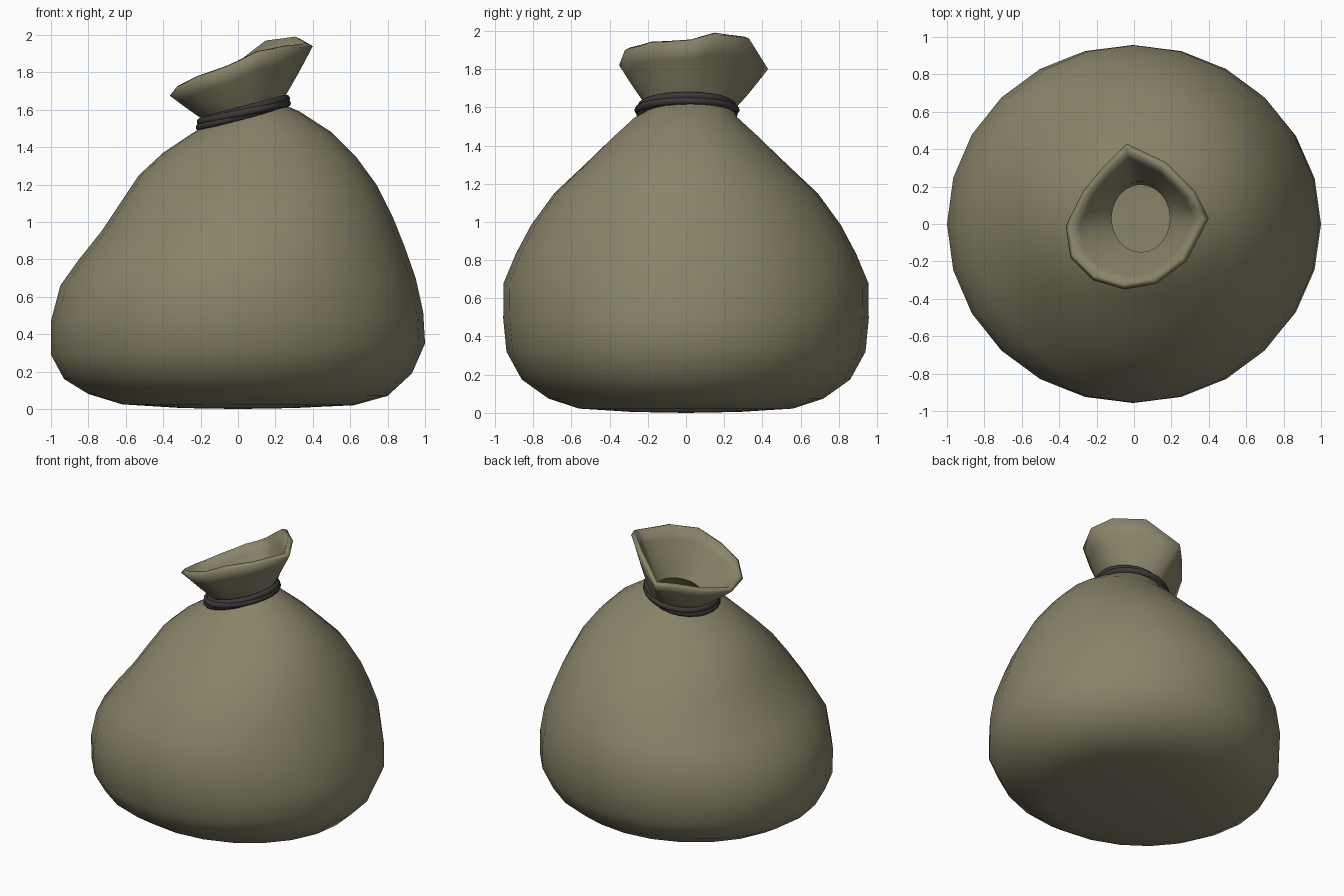
import bpy, bmesh
from math import sin, cos, pi
from mathutils import Vector

if "Cube" in bpy.data.objects:
    bpy.data.objects.remove(bpy.data.objects["Cube"])

N = 24


def material(name, rgb):
    m = bpy.data.materials.new(name)
    m.diffuse_color = (*rgb, 1)
    m.use_nodes = True
    m.node_tree.nodes["Principled BSDF"].inputs["Base Color"].default_value = m.diffuse_color
    return m


def ring(xl, zl, xr, zr, ry, yc=0.0):
    """Tilted oval through a left and a right silhouette point."""
    a, b = Vector((xl, yc, zl)), Vector((xr, yc, zr))
    return [(a + b) / 2 + (b - a) / 2 * cos(2 * pi * i / N)
            + Vector((0, ry * sin(2 * pi * i / N), 0)) for i in range(N)]


# Sack body: left x, left z, right x, right z, half depth
body = [
    (-.30, .005, .30, .005, .28), (-.62, .025, .62, .02, .56),
    (-.80, .08, .80, .07, .72), (-.93, .16, .93, .19, .86),
    (-1.0, .29, 1.0, .35, .94), (-1.0, .47, .99, .52, .957),
    (-.95, .66, .95, .70, .955), (-.85, .80, .89, .87, .89),
    (-.73, .95, .83, 1.02, .81), (-.63, 1.10, .74, 1.20, .69),
    (-.53, 1.25, .63, 1.35, .53), (-.40, 1.37, .50, 1.48, .40),
    (-.25, 1.47, .33, 1.59, .28),
]
rings = [ring(*r) for r in body]
neck = ring(-.155, 1.53, .225, 1.635, .215, .03)
rings.append(neck)

# Flared mouth with a pointed back corner
rim_key = [Vector(p) for p in [
    (.40, .03, 1.94), (.33, .17, 1.98), (.17, .33, 1.96), (-.04, .43, 1.80),
    (-.16, .31, 1.77), (-.27, .18, 1.72), (-.365, -.01, 1.675), (-.34, -.18, 1.70),
    (-.22, -.30, 1.76), (-.05, -.35, 1.82), (.12, -.32, 1.90), (.28, -.20, 1.93)]]
rim = []
for i, p in enumerate(rim_key):
    rim += [p, (p + rim_key[(i + 1) % 12]) / 2]
for t in (.2, .45, .72, 1):
    h = t ** .9
    rings.append([Vector((a.x + (b.x - a.x) * h, a.y + (b.y - a.y) * h,
                          a.z + (b.z - a.z) * t)) for a, b in zip(neck, rim)])

bm = bmesh.new()
loops = [[bm.verts.new(p) for p in r] for r in rings]
for lo, hi in zip(loops, loops[1:]):
    for i in range(N):
        j = (i + 1) % N
        bm.faces.new((lo[i], lo[j], hi[j], hi[i]))
base = bm.verts.new((0, 0, 0))
for i in range(N):
    bm.faces.new((base, loops[0][(i + 1) % N], loops[0][i]))
mesh = bpy.data.meshes.new("sack")
bm.to_mesh(mesh)
bm.free()
sack = bpy.data.objects.new("sack", mesh)
bpy.context.collection.objects.link(sack)
mesh.materials.append(material("olive_cloth", (.25, .23, .14)))
solid = sack.modifiers.new("cloth_thickness", 'SOLIDIFY')
solid.thickness = .035
solid.offset = -1

# Cord wound around the neck
cord_mat = material("dark_cord", (.045, .04, .038))
wraps = [(-.205, 1.507, .235, 1.622, .245), (-.200, 1.535, .262, 1.635, .255),
         (-.175, 1.545, .258, 1.660, .240)]
for k, w in enumerate(wraps):
    curve = bpy.data.curves.new(f"neck_cord_{k + 1}", 'CURVE')
    curve.dimensions = '3D'
    curve.bevel_depth = .021
    curve.bevel_resolution = 2
    sp = curve.splines.new('POLY')
    sp.points.add(N - 1)
    for pt, p in zip(sp.points, ring(*w, .005)):
        pt.co = (*p, 1)
    sp.use_cyclic_u = True
    curve.materials.append(cord_mat)
    cord = bpy.data.objects.new(curve.name, curve)
    bpy.context.collection.objects.link(cord)
    bpy.ops.object.select_all(action='DESELECT')
    cord.select_set(True)
    bpy.context.view_layer.objects.active = cord
    bpy.ops.object.convert(target='MESH')

# Smooth shading, keeping the mouth edge crisp
for o in bpy.context.scene.objects:
    bpy.ops.object.select_all(action='DESELECT')
    o.select_set(True)
    bpy.context.view_layer.objects.active = o
    bpy.ops.object.shade_smooth_by_angle(angle=pi / 3)
